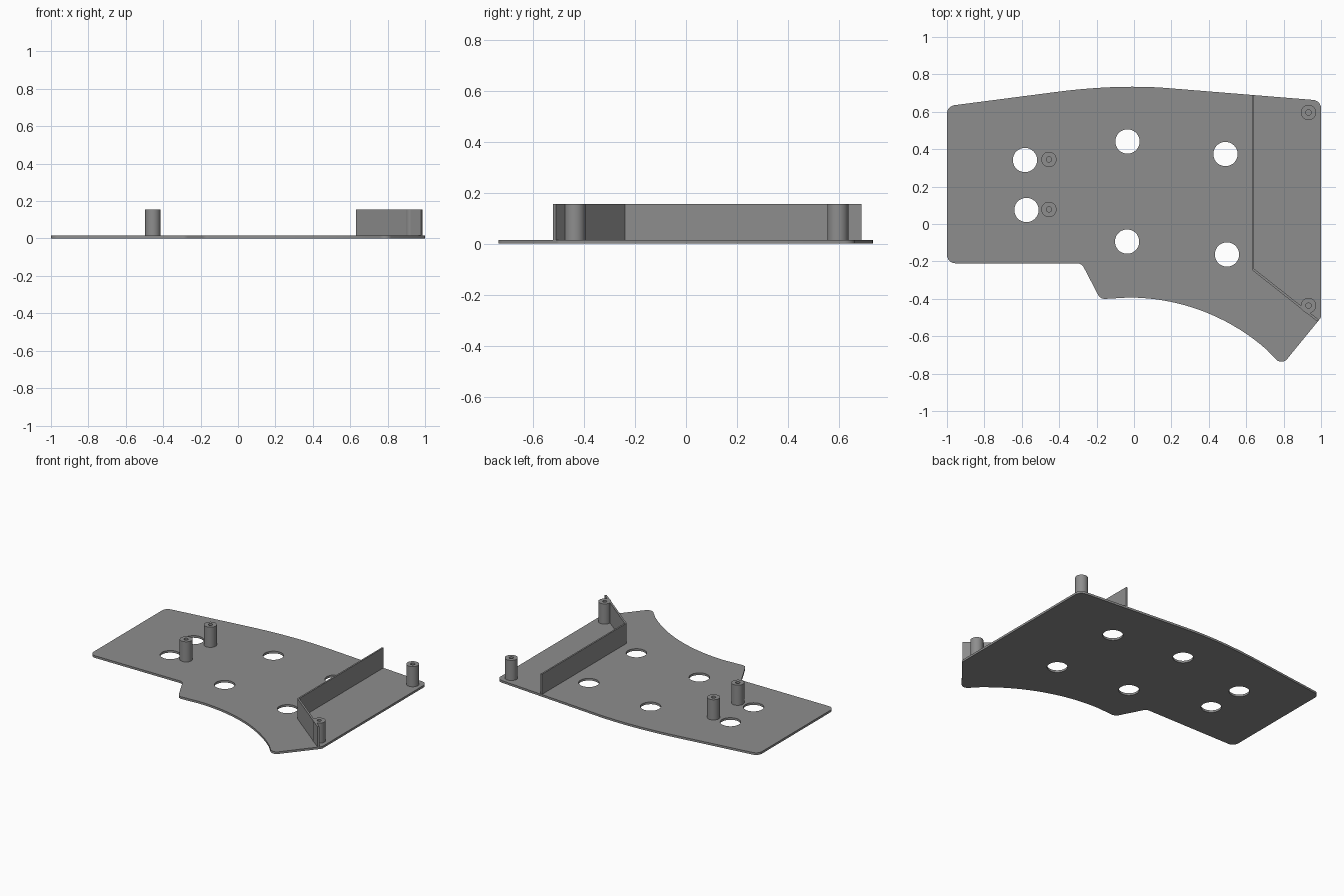
import bpy, bmesh, math
from mathutils import Vector

if "Cube" in bpy.data.objects:
    bpy.data.objects.remove(bpy.data.objects["Cube"])

THICK, TOP = 0.015, 0.156

grey = bpy.data.materials.new("plain grey")
grey.diffuse_color = (0.27, 0.27, 0.27, 1)
grey.use_nodes = True
grey.node_tree.nodes["Principled BSDF"].inputs["Base Color"].default_value = grey.diffuse_color


def circle(c, r, n=40):
    return [(c[0] + r * math.cos(2 * math.pi * i / n),
             c[1] + r * math.sin(2 * math.pi * i / n)) for i in range(n)]


def fillet(points, n=6):
    """Round every corner given as (x, y, radius)."""
    out = []
    for i, (x, y, r) in enumerate(points):
        p = Vector((x, y))
        if r == 0:
            out.append(p)
            continue
        a = (Vector(points[i - 1][:2]) - p).normalized()
        b = (Vector(points[(i + 1) % len(points)][:2]) - p).normalized()
        half = a.angle(b) / 2
        centre = p + (a + b).normalized() * (r / math.sin(half))
        t = r / math.tan(half)
        u, v = p + a * t - centre, p + b * t - centre
        turn = u.angle_signed(v)
        for k in range(n + 1):
            w = -turn * k / n
            c, s = math.cos(w), math.sin(w)
            out.append(centre + Vector((u.x * c - u.y * s, u.x * s + u.y * c)))
    return out


def prism(name, loops, z0, z1):
    """Extrude an outline with optional holes from z0 to z1."""
    bm = bmesh.new()
    for loop in loops:
        vs = [bm.verts.new((p[0], p[1], z0)) for p in loop]
        for i in range(len(vs)):
            bm.edges.new((vs[i - 1], vs[i]))
    bmesh.ops.triangle_fill(bm, edges=bm.edges[:], use_beauty=True, normal=(0, 0, 1))
    ext = bmesh.ops.extrude_face_region(bm, geom=bm.faces[:], use_keep_orig=True)
    moved = [g for g in ext["geom"] if isinstance(g, bmesh.types.BMVert)]
    bmesh.ops.translate(bm, verts=moved, vec=(0, 0, z1 - z0))
    bmesh.ops.recalc_face_normals(bm, faces=bm.faces[:])
    me = bpy.data.meshes.new(name)
    bm.to_mesh(me)
    bm.free()
    me.materials.append(grey)
    ob = bpy.data.objects.new(name, me)
    bpy.context.collection.objects.link(ob)
    bpy.ops.object.select_all(action='DESELECT')
    ob.select_set(True)
    bpy.context.view_layer.objects.active = ob
    bpy.ops.object.shade_smooth_by_angle(angle=math.radians(30))
    return ob


# Base plate outline, counter-clockwise from the front left corner
outline = [(-1, -0.21, 0.045), (-0.28, -0.21, 0.04), (-0.18, -0.402, 0.04)]
R = 1.12
for i in range(21):                                   # concave front edge
    x = -0.03 + 0.74 * i / 20
    outline.append((x, -0.393 - R + math.sqrt(R * R - (x + 0.03) ** 2), 0))
outline += [(0.79, -0.757, 0.04), (1, -0.50, 0.02), (1, 0.66, 0.045)]
for i in range(17):                                   # gently crowned back edge
    t = i / 16
    a, b, c = (0.2, 0.725), (-0.07, 0.749), (-0.4, 0.708)
    outline.append(tuple((1 - t) ** 2 * a[k] + 2 * t * (1 - t) * b[k] + t * t * c[k]
                         for k in (0, 1)) + (0,))
outline.append((-1, 0.63, 0.045))

# Round openings through the plate
holes = [(-0.583, 0.342), (-0.575, 0.075), (-0.035, 0.441),
         (-0.037, -0.094), (0.489, 0.374), (0.497, -0.163)]
prism("base_plate", [fillet(outline)] + [circle(h, 0.065) for h in holes], 0, THICK)

# Screw posts with blind bores
for i, c in enumerate([(-0.455, 0.345), (-0.455, 0.078), (0.933, 0.596), (0.933, -0.436)]):
    prism(f"screw_post_{i + 1}", [circle(c, 0.041), circle(c, 0.014, 24)], THICK, TOP)

# Thin bent divider wall
prism("divider_wall", [[(0.631, 0.689), (0.631, -0.246), (0.979, -0.521),
                        (0.987, -0.511), (0.642, -0.239), (0.642, 0.688)]], THICK, TOP)
